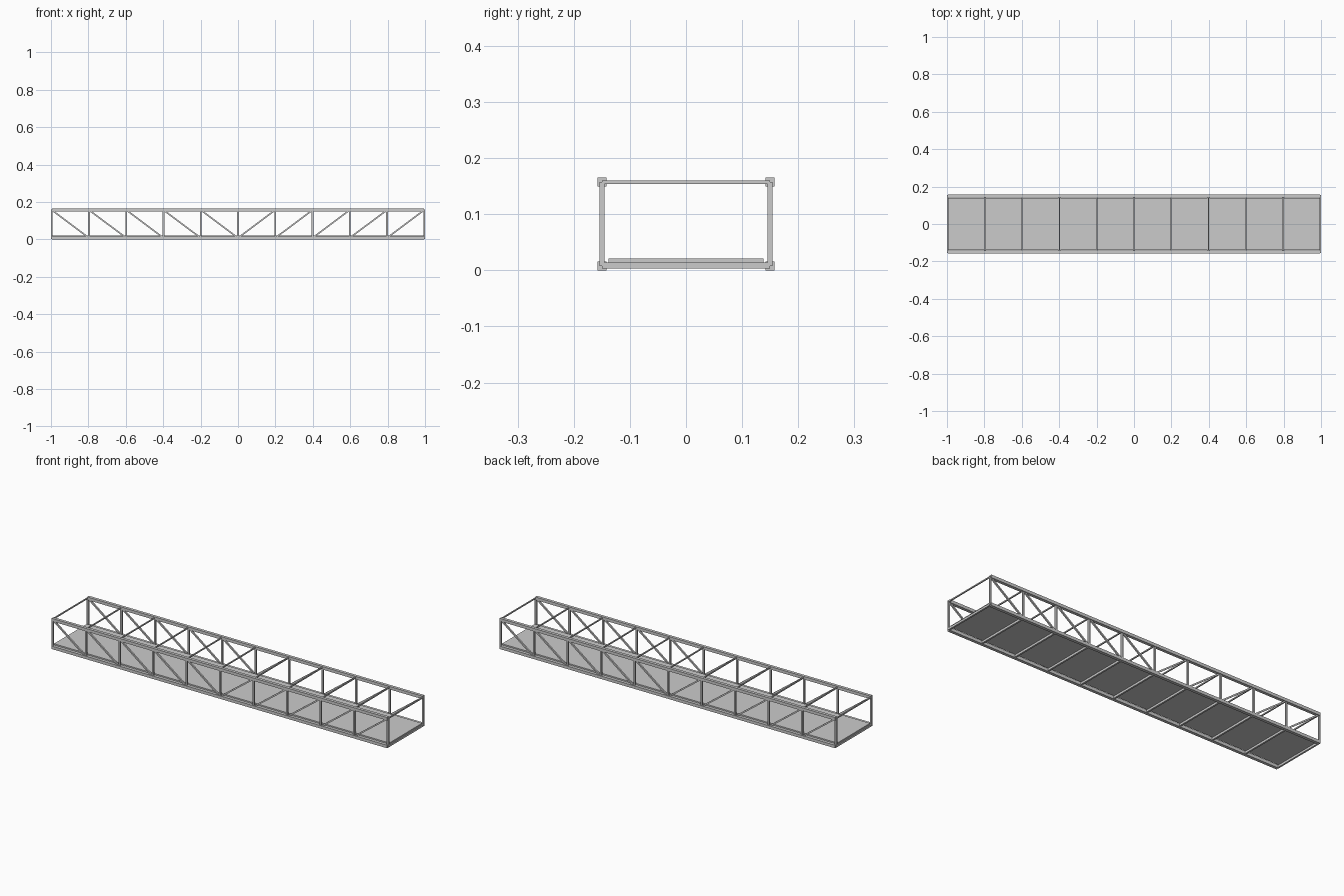
import bpy, math
from mathutils import Vector

if "Cube" in bpy.data.objects:
    bpy.data.objects.remove(bpy.data.objects["Cube"])

PANELS = 10
HALF = 0.9955            # end panel points; end posts reach x = +-1
Y = 0.15                 # truss planes
Z_LOW, Z_TOP = 0.008, 0.157
xs = [-HALF + 2 * HALF * i / PANELS for i in range(PANELS + 1)]


def box(name, center, size, tilt=0.0):
    """Flat-faced box, tilted about y if asked."""
    bpy.ops.mesh.primitive_cube_add(size=1, location=center)
    ob = bpy.context.object
    ob.name = name
    ob.scale = size
    ob.rotation_euler = (0, tilt, 0)
    return ob


def bar_xz(name, a, b, y, w):
    """Square bar between two (x, z) points in a truss plane."""
    dx, dz = b[0] - a[0], b[1] - a[1]
    box(name, ((a[0] + b[0]) / 2, y, (a[1] + b[1]) / 2),
        (math.hypot(dx, dz), w, w), -math.atan2(dz, dx))


for side, y in (("front", -Y), ("back", Y)):
    # top and bottom chords
    box(side + "_bottom_chord", (0, y, Z_LOW), (2 * HALF, 0.016, 0.016))
    box(side + "_top_chord", (0, y, Z_TOP), (2 * HALF, 0.016, 0.016))
    # vertical posts
    for i, x in enumerate(xs):
        box(f"{side}_post_{i}", (x, y, (Z_LOW + Z_TOP) / 2),
            (0.009, 0.009, Z_TOP - Z_LOW))
    # diagonals fall towards midspan
    for i in range(PANELS):
        z0, z1 = (Z_TOP, Z_LOW) if i < PANELS // 2 else (Z_LOW, Z_TOP)
        bar_xz(f"{side}_diagonal_{i}", (xs[i], z0), (xs[i + 1], z1), y, 0.008)

# cross members joining both trusses
for i, x in enumerate(xs):
    box(f"floor_beam_{i}", (x, 0, 0.0085), (0.009, 2 * Y, 0.011))
    box(f"top_strut_{i}", (x, 0, Z_TOP), (0.006, 2 * Y, 0.006))

# deck plate on the floor beams
box("deck", (0, 0, 0.0175), (2 * HALF, 0.277, 0.007))
